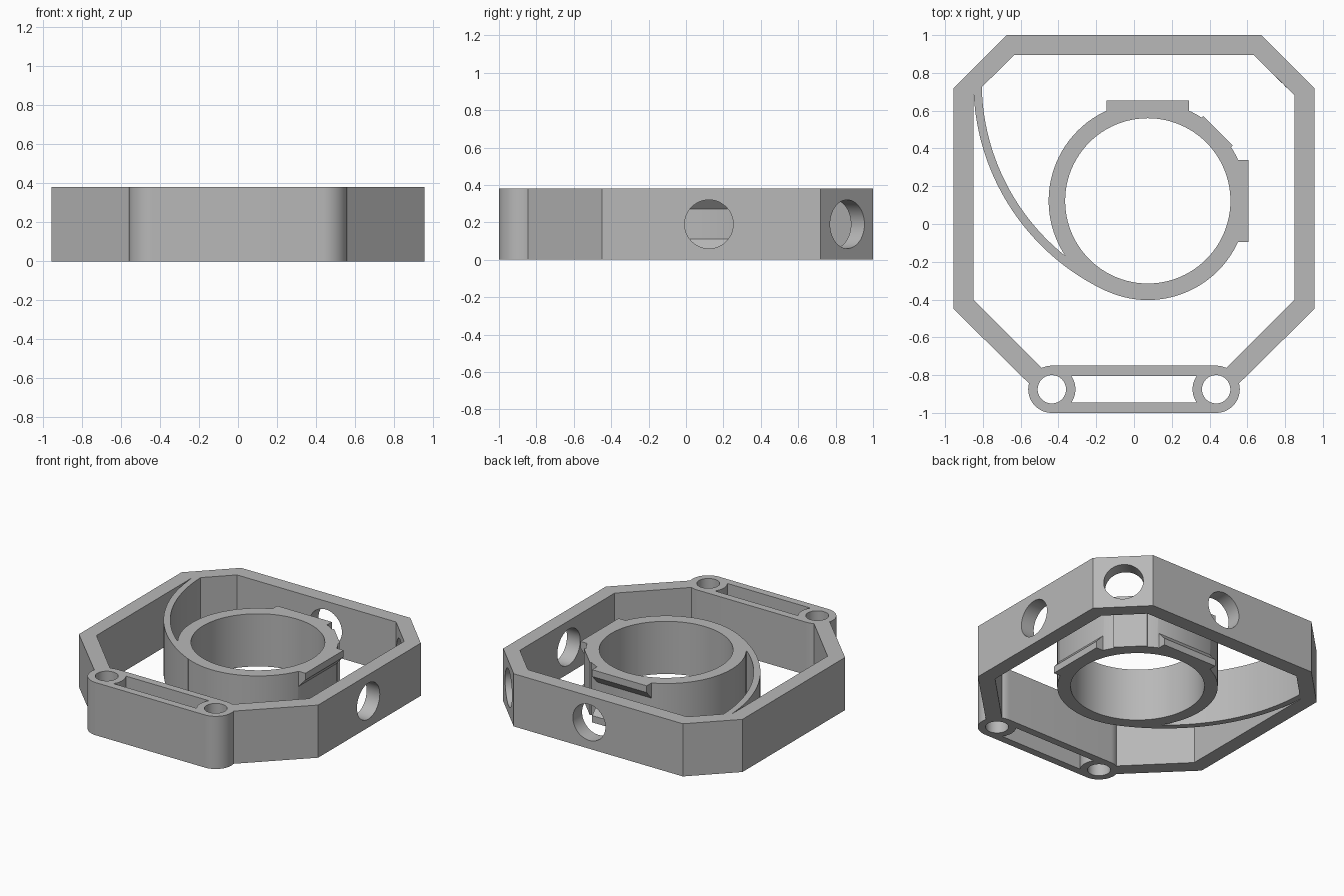
import bpy, bmesh, math
from mathutils import Matrix, Vector

if "Cube" in bpy.data.objects:
    bpy.data.objects.remove(bpy.data.objects["Cube"])

H = 0.38                              # height of every wall
MID = H / 2
CENTRE = Vector((0.073, 0.1225, 0))   # axis of the round holder

grey = bpy.data.materials.new("plain_grey")
grey.use_nodes = True
colour = (0.48, 0.48, 0.48, 1)
grey.diffuse_color = colour
grey.node_tree.nodes["Principled BSDF"].inputs["Base Color"].default_value = colour


def arc(cx, cy, r, a0, a1, n):
    """Points on an arc, angles in degrees."""
    angles = [math.radians(a0 + (a1 - a0) * i / n) for i in range(n + 1)]
    return [(cx + r * math.cos(a), cy + r * math.sin(a)) for a in angles]


def circle(cx, cy, r, n=64):
    return arc(cx, cy, r, 0, 360, n)[:-1]


def prism(name, outline, z0=0, z1=H, matrix=None):
    """Extrude a 2D outline between two heights."""
    bm = bmesh.new()
    base = bm.faces.new([bm.verts.new((x, y, z0)) for x, y in outline])
    top = bmesh.ops.extrude_face_region(bm, geom=[base])["geom"]
    verts = [v for v in top if isinstance(v, bmesh.types.BMVert)]
    bmesh.ops.translate(bm, vec=(0, 0, z1 - z0), verts=verts)
    if matrix:
        bm.transform(matrix)
    bmesh.ops.recalc_face_normals(bm, faces=bm.faces)
    mesh = bpy.data.meshes.new(name)
    bm.to_mesh(mesh)
    bm.free()
    mesh.materials.append(grey)
    obj = bpy.data.objects.new(name, mesh)
    bpy.context.collection.objects.link(obj)
    return obj


def activate(obj):
    bpy.ops.object.select_all(action='DESELECT')
    obj.select_set(True)
    bpy.context.view_layer.objects.active = obj


def combine(obj, tool, operation='DIFFERENCE'):
    """Apply a boolean and remove the tool object."""
    mod = obj.modifiers.new("boolean", 'BOOLEAN')
    mod.operation, mod.solver, mod.object = operation, 'EXACT', tool
    activate(obj)
    bpy.ops.object.modifier_apply(modifier=mod.name)
    bpy.data.objects.remove(tool)


def basis(x, y, z, origin):
    m = Matrix((x, y, z)).transposed().to_4x4()
    m.translation = origin
    return m


def directions(angle):
    a = math.radians(angle)
    radial = Vector((math.cos(a), math.sin(a), 0))
    return radial, Vector((0, 0, 1)), Vector((math.sin(a), -math.cos(a), 0))


def radial_hole(obj, angle, radius, near, far):
    """Drill a round hole outward from the holder axis at mid height."""
    radial, up, side = directions(angle)
    m = basis(-side, up, radial, CENTRE)
    combine(obj, prism("drill", circle(0, MID, radius, 48), near, far, m))


# Faceted outer frame, open at the front where the mounting bar sits
outer = [(0.555, -0.845), (0.955, -0.45), (0.955, 0.72), (0.675, 1)]
inner = [(0.635, 0.895), (0.85, 0.68), (0.85, -0.4), (0.485, -0.765)]
mirror = lambda pts: [(-x, y) for x, y in reversed(pts)]
frame = prism("outer_frame", outer + mirror(outer) + mirror(inner) + inner)
for angle in (0, 45, 90):
    radial_hole(frame, angle, 0.13, 0.65, 1.2)

# Mounting bar with two bolt holes and a slot
px, py, pr = 0.435, -0.875, 0.125
bar = prism("mounting_bar", arc(px, py, pr, -90, 90, 32) + arc(-px, py, pr, 90, 270, 32))
for s in (-1, 1):
    combine(bar, prism("drill", circle(s * px, py, 0.075), -0.1, H + 0.1))
slot = arc(px, py, pr, 214.5, 145.5, 16) + arc(-px, py, pr, 34.5, -34.5, 16)
combine(bar, prism("slot_cutter", slot, -0.1, H + 0.1))

# Curved spring arm joining frame and holder
arm = prism("spring_arm", arc(0.37, 0.75, 1.22, 180, 244.8, 48)
            + arc(0.37, 0.75, 1.176, 244.8, 180, 48))

# Round holder with two grooved pads and a flat boss
holder = prism("round_holder", circle(CENTRE.x, CENTRE.y, 0.525, 96))
for angle, half, reach in ((0, 0.2175, 0.532), (90, 0.2175, 0.532), (45, 0.11, 0.526)):
    radial, up, side = directions(angle)
    pad = [(0.2, -half), (reach, -half), (reach, half), (0.2, half)]
    m = basis(radial, -side, up, CENTRE)
    combine(holder, prism("pad", pad, 0, H, m), 'UNION')
for angle in (0, 90):
    radial, up, side = directions(angle)
    groove = [(0.477, 0.11), (0.6, -0.01 + 0.0), (0.6, H + 0.01), (0.477, H - 0.11)]
    groove[1:3] = [(0.54, 0.04), (0.54, H - 0.04)]
    combine(holder, prism("groove_cutter", groove, -0.25, 0.25, basis(radial, up, side, CENTRE)))
combine(holder, prism("bore", circle(CENTRE.x, CENTRE.y, 0.4375, 96), -0.1, H + 0.1))
radial_hole(holder, 45, 0.08, 0.3, 0.65)

# Smooth curved walls, crisp corners
for obj in (frame, bar, arm, holder):
    activate(obj)
    bpy.ops.object.shade_smooth_by_angle(angle=math.radians(25))
